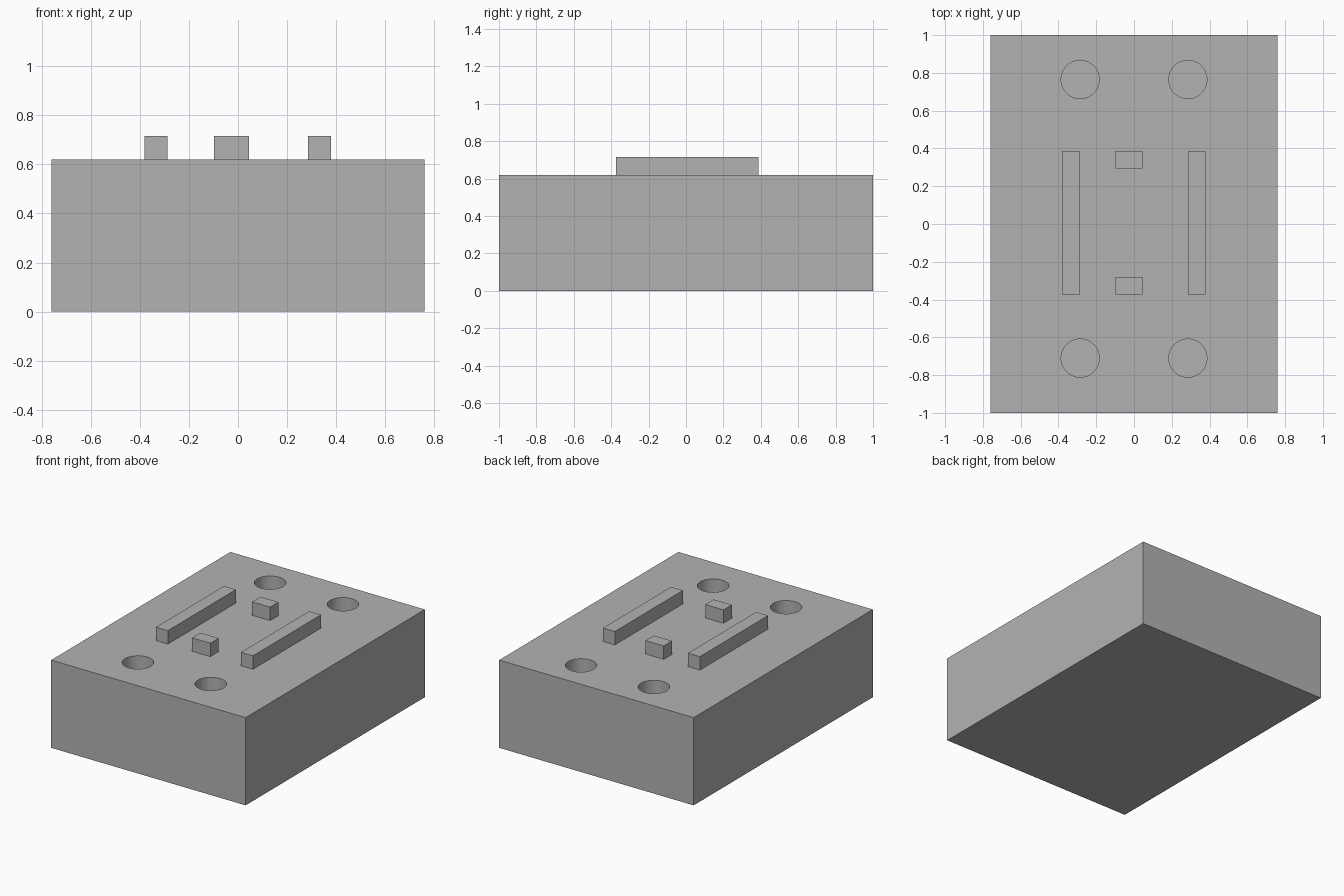
import bpy
import math

default = bpy.data.objects.get("Cube")
if default:
    bpy.data.objects.remove(default, do_unlink=True)

grey = bpy.data.materials.new("plain_grey")
grey.use_nodes = True
grey.diffuse_color = (0.45, 0.45, 0.45, 1)
grey.node_tree.nodes["Principled BSDF"].inputs["Base Color"].default_value = (0.45, 0.45, 0.45, 1)

TOP = 0.62      # top of the block
RIB_TOP = 0.715
HOLE_DEPTH = 0.38


def box(name, x0, x1, y0, y1, z0, z1):
    bpy.ops.mesh.primitive_cube_add(size=1, location=((x0 + x1) / 2, (y0 + y1) / 2, (z0 + z1) / 2))
    ob = bpy.context.object
    ob.name = name
    ob.scale = (x1 - x0, y1 - y0, z1 - z0)
    bpy.ops.object.transform_apply(location=False, rotation=False, scale=True)
    ob.data.materials.append(grey)
    return ob


# Main block with four blind round holes
block = box("block", -0.76, 0.76, -1, 1, 0, TOP)
for x in (-0.285, 0.285):
    for y in (-0.71, 0.765):
        bpy.ops.mesh.primitive_cylinder_add(vertices=64, radius=0.101, depth=HOLE_DEPTH * 2, location=(x, y, TOP))
        cutter = bpy.context.object
        cutter.name = "hole_cutter"
        cutter.hide_render = True
        cutter.data.materials.append(grey)
        cut = block.modifiers.new("hole", "BOOLEAN")
        cut.operation = "DIFFERENCE"
        cut.solver = "EXACT"
        cut.object = cutter
        bpy.context.view_layer.objects.active = block
        bpy.ops.object.modifier_apply(modifier=cut.name)
        bpy.data.objects.remove(cutter, do_unlink=True)

# Smooth hole walls, sharp edges elsewhere
bpy.ops.object.select_all(action="DESELECT")
block.select_set(True)
bpy.context.view_layer.objects.active = block
bpy.ops.object.shade_smooth_by_angle(angle=math.radians(30))

# Long side ribs
box("right_rib", -0.38, -0.287, -0.373, 0.387, TOP, RIB_TOP)
box("left_rib", 0.285, 0.378, -0.373, 0.387, TOP, RIB_TOP)

# Short end tabs
box("front_tab", -0.097, 0.045, -0.373, -0.28, TOP, RIB_TOP)
box("back_tab", -0.097, 0.045, 0.294, 0.387, TOP, RIB_TOP)
